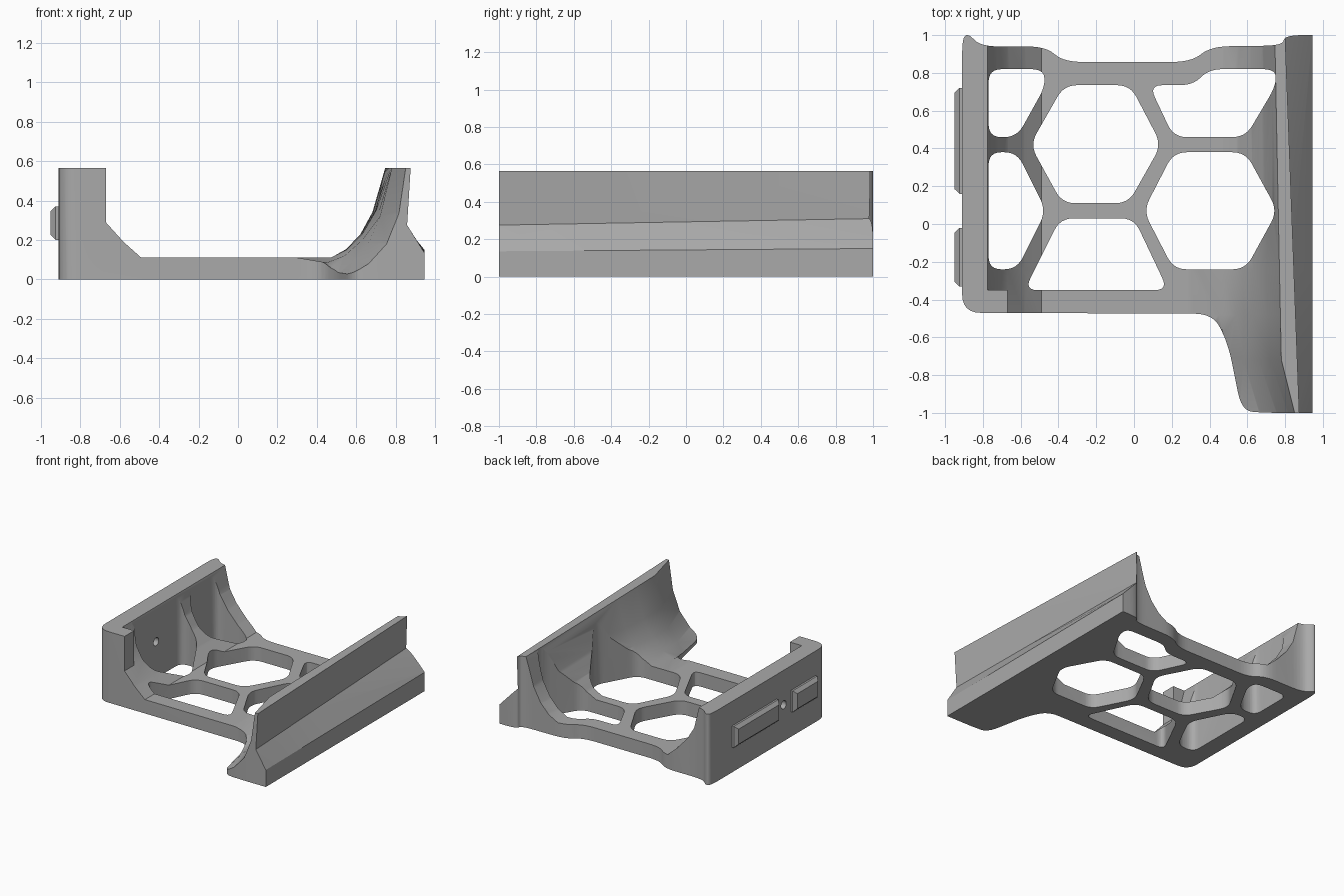
import bpy, bmesh, math
from mathutils import Vector

cube = bpy.data.objects.get("Cube")
if cube:
    bpy.data.objects.remove(cube, do_unlink=True)

grey = bpy.data.materials.new("matte grey")
grey.use_nodes = True
colour = (0.4, 0.4, 0.4, 1)
grey.diffuse_color = colour
grey.node_tree.nodes["Principled BSDF"].inputs["Base Color"].default_value = colour

TOP = 0.565


def make_object(name, bm):
    bmesh.ops.triangulate(bm, faces=bm.faces[:])
    bmesh.ops.recalc_face_normals(bm, faces=bm.faces[:])
    mesh = bpy.data.meshes.new(name)
    bm.to_mesh(mesh)
    bm.free()
    mesh.materials.append(grey)
    obj = bpy.data.objects.new(name, mesh)
    bpy.context.collection.objects.link(obj)
    return obj


def loft(name, sections):
    """Skin closed rings of equal length and cap both ends."""
    bm = bmesh.new()
    rings = [[bm.verts.new(p) for p in ring] for ring in sections]
    count = len(rings[0])
    for a, b in zip(rings, rings[1:]):
        for i in range(count):
            j = (i + 1) % count
            bm.faces.new((a[i], a[j], b[j], b[i]))
    bm.faces.new(rings[0])
    bm.faces.new(rings[-1])
    return make_object(name, bm)


def rounded(points, radius, steps=6):
    """Round every corner of a closed 2D outline."""
    pts = [Vector(p) for p in points]
    out = []
    for i, p in enumerate(pts):
        a, b = pts[i - 1] - p, pts[(i + 1) % len(pts)] - p
        start = p + a.normalized() * min(radius, a.length * 0.45)
        end = p + b.normalized() * min(radius, b.length * 0.45)
        for k in range(steps + 1):
            t = k / steps
            out.append(start * (1 - t) ** 2 + p * 2 * t * (1 - t) + end * t * t)
    return out


def prism(name, outline, low=-0.2, high=1):
    return loft(name, [[(p[0], p[1], z) for p in outline] for z in (low, high)])


def combine(target, tool, operation):
    mod = target.modifiers.new(operation, 'BOOLEAN')
    mod.operation, mod.solver, mod.object = operation, 'EXACT', tool
    bpy.context.view_layer.objects.active = target
    bpy.ops.object.modifier_apply(modifier=mod.name)
    bpy.data.objects.remove(tool, do_unlink=True)


# Cross-section: left wall, ramp, floor, curved inner side and undercut rail
LEFT = [(-1, 0), (-1, TOP), (-0.775, TOP), (-0.73, 0.39), (-0.67, 0.29),
        (-0.58, 0.19), (-0.49, 0.11), (0.3, 0.11)]
INNER = {
    -1.02: [(0.56, 0.01), (0.67, 0.08), (0.76, 0.18), (0.82, 0.33), (0.855, TOP)],
    -0.72: [(0.5, 0.02), (0.58, 0.09), (0.66, 0.18), (0.72, 0.32), (0.78, TOP)],
    -0.48: [(0.45, 0.085), (0.54, 0.12), (0.63, 0.2), (0.71, 0.33), (0.775, TOP)],
    -0.24: [(0.47, 0.11), (0.55, 0.15), (0.63, 0.23), (0.7, 0.35), (0.77, TOP)],
    1.02: [(0.47, 0.11), (0.55, 0.155), (0.62, 0.23), (0.68, 0.34), (0.745, TOP)],
}
sections = []
for y, inner in INNER.items():
    t = (y + 1) / 2
    rail = [(0.875 - 0.075 * t, TOP), (0.857 - 0.062 * t, 0.275 + 0.035 * t),
            (0.945, 0.135 + 0.015 * t), (0.945, 0)]
    sections.append([(x, y, z) for x, z in LEFT + inner + rail])
cradle = loft("cradle_frame", sections)

# Full-height block at the front end of the left wall
block = prism("front_block", [(-1, -0.6), (-0.67, -0.6), (-0.67, -0.35), (-1, -0.35)], 0, TOP)
combine(cradle, block, 'UNION')

# Plan outline trims the cradle
plan = [(-0.91, -0.47), (0.42, -0.475), (0.5, -0.64), (0.57, -0.99), (0.7, -1), (1.1, -1),
        (1.1, 1), (0.8, 1), (0.785, 0.945), (0.41, 0.94), (0.3, 0.858),
        (-0.37, 0.858), (-0.47, 0.94), (-0.81, 0.94), (-0.88, 1.01), (-0.91, 0.98)]
combine(cradle, prism("plan_trim", rounded(plan, 0.1)), 'INTERSECT')

# Honeycomb openings
openings = [
    [(-0.55, 0.42), (-0.37, 0.735), (-0.02, 0.735), (0.145, 0.42), (-0.03, 0.11), (-0.38, 0.11)],
    [(0.05, 0.07), (0.21, 0.38), (0.59, 0.38), (0.76, 0.07), (0.59, -0.24), (0.21, -0.24)],
    [(-0.58, -0.35), (0.18, -0.35), (0, 0.03), (-0.39, 0.03)],
    [(-0.77, -0.24), (-0.62, -0.24), (-0.465, 0.07), (-0.62, 0.38), (-0.77, 0.38)],
    [(-0.77, 0.82), (-0.48, 0.82), (-0.47, 0.73), (-0.62, 0.46), (-0.77, 0.46)],
    [(0.08, 0.735), (0.21, 0.46), (0.59, 0.46), (0.75, 0.73), (0.75, 0.82),
     (0.4, 0.82), (0.31, 0.735)],
]
for outline in openings:
    combine(cradle, prism("opening", rounded(outline, 0.07)), 'DIFFERENCE')

# Screw hole through the left wall
ring = [(0.07 + 0.032 * math.cos(a), 0.29 + 0.032 * math.sin(a))
        for a in (math.tau * i / 24 for i in range(24))]
combine(cradle, loft("screw_hole", [[(x, y, z) for y, z in ring] for x in (-1, -0.7)]), 'DIFFERENCE')

# Two chamfered locating bars on the outside of the left wall
for name, y0, y1 in (("front_bar", -0.33, -0.02), ("back_bar", 0.16, 0.72)):
    sections = []
    for x, inset in ((-0.9, 0), (-0.925, 0), (-0.95, 0.025)):
        a, b, low, high = y0 + inset, y1 - inset, 0.2 + inset, 0.37 - inset
        sections.append([(x, a, low), (x, b, low), (x, b, high), (x, a, high)])
    loft(name, sections)

# Smooth the rounded corners and keep the hard edges
bpy.ops.object.select_all(action='DESELECT')
cradle.select_set(True)
bpy.context.view_layer.objects.active = cradle
bpy.ops.object.shade_smooth_by_angle(angle=math.radians(25))
